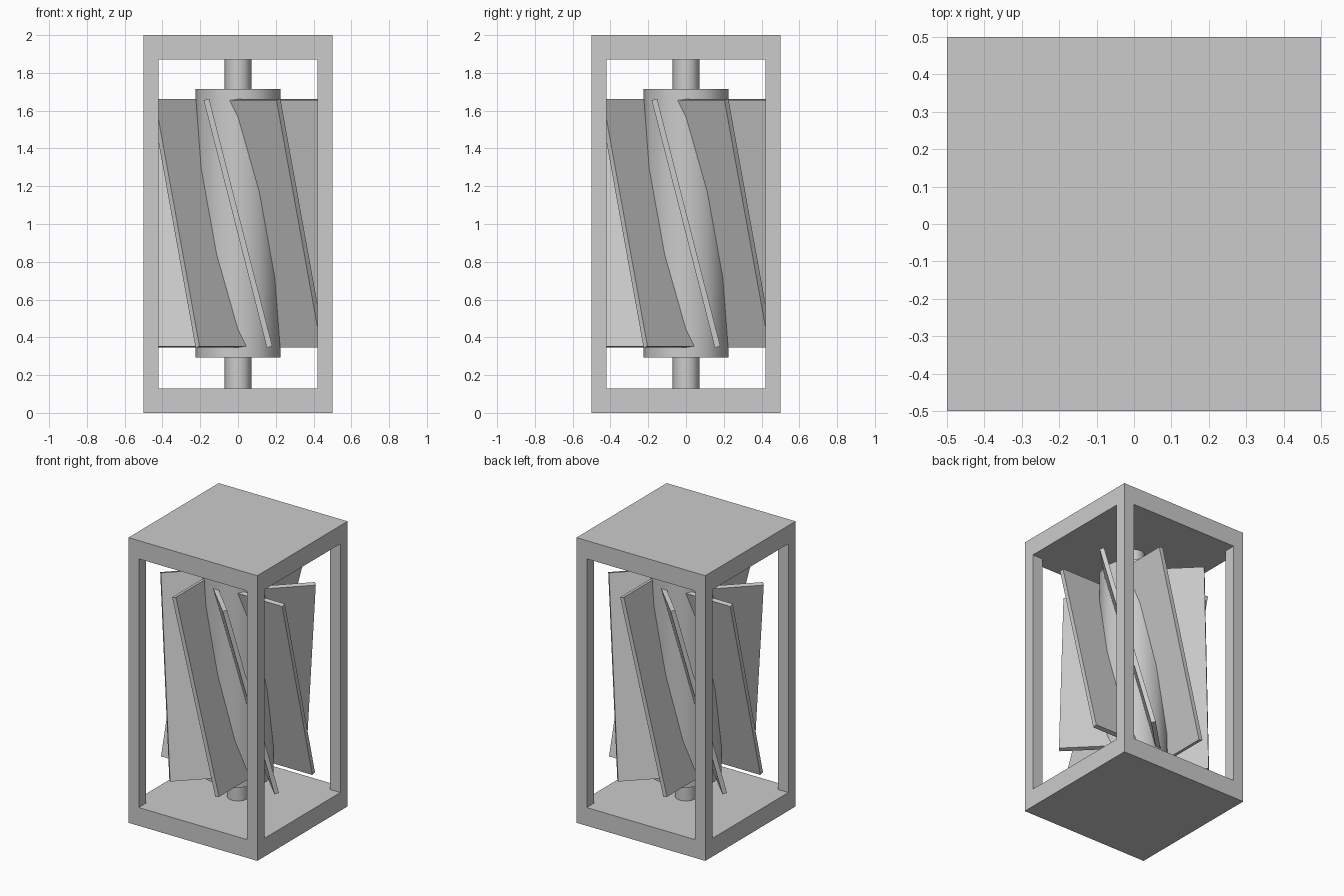
import bpy, math
from mathutils import Matrix, Vector

if "Cube" in bpy.data.objects:
    bpy.data.objects.remove(bpy.data.objects["Cube"])


def box(name, size, matrix):
    bpy.ops.mesh.primitive_cube_add(size=1)
    ob = bpy.context.object
    ob.name = name
    ob.data.transform(matrix @ Matrix.Diagonal((*size, 1)))
    return ob


def cylinder(name, radius, z0, z1):
    bpy.ops.mesh.primitive_cylinder_add(vertices=12, radius=radius, depth=z1 - z0,
                                        location=(0, 0, (z0 + z1) / 2))
    ob = bpy.context.object
    ob.name = name
    bpy.ops.object.shade_smooth_by_angle(angle=math.radians(40))
    return ob


# Frame: two slabs and four corner posts
SLAB, POST = 0.128, 0.08
box("bottom_slab", (1, 1, SLAB), Matrix.Translation((0, 0, SLAB / 2)))
box("top_slab", (1, 1, SLAB), Matrix.Translation((0, 0, 2 - SLAB / 2)))
for sx in (-1, 1):
    for sy in (-1, 1):
        c = 0.5 - POST / 2
        box("corner_post", (POST, POST, 2 - 2 * SLAB), Matrix.Translation((sx * c, sy * c, 1)))

# Rotor: drum and the axle stubs above and below it
cylinder("rotor_drum", 0.225, 0.292, 1.716)
cylinder("lower_axle", 0.071, SLAB, 0.292)
cylinder("upper_axle", 0.071, 1.716, 2 - SLAB)

# Eight flat blades, each tilted about its radial axis
R_IN, R_OUT = 0.12, 0.47
for k in range(8):
    m = (Matrix.Rotation(k * math.pi / 4, 4, 'Z')
         @ Matrix.Translation((0, -(R_IN + R_OUT) / 2, 1.004))
         @ Matrix.Rotation(-0.25, 4, 'Y'))
    box("rotor_blade", (0.03, R_OUT - R_IN, 1.352), m)
